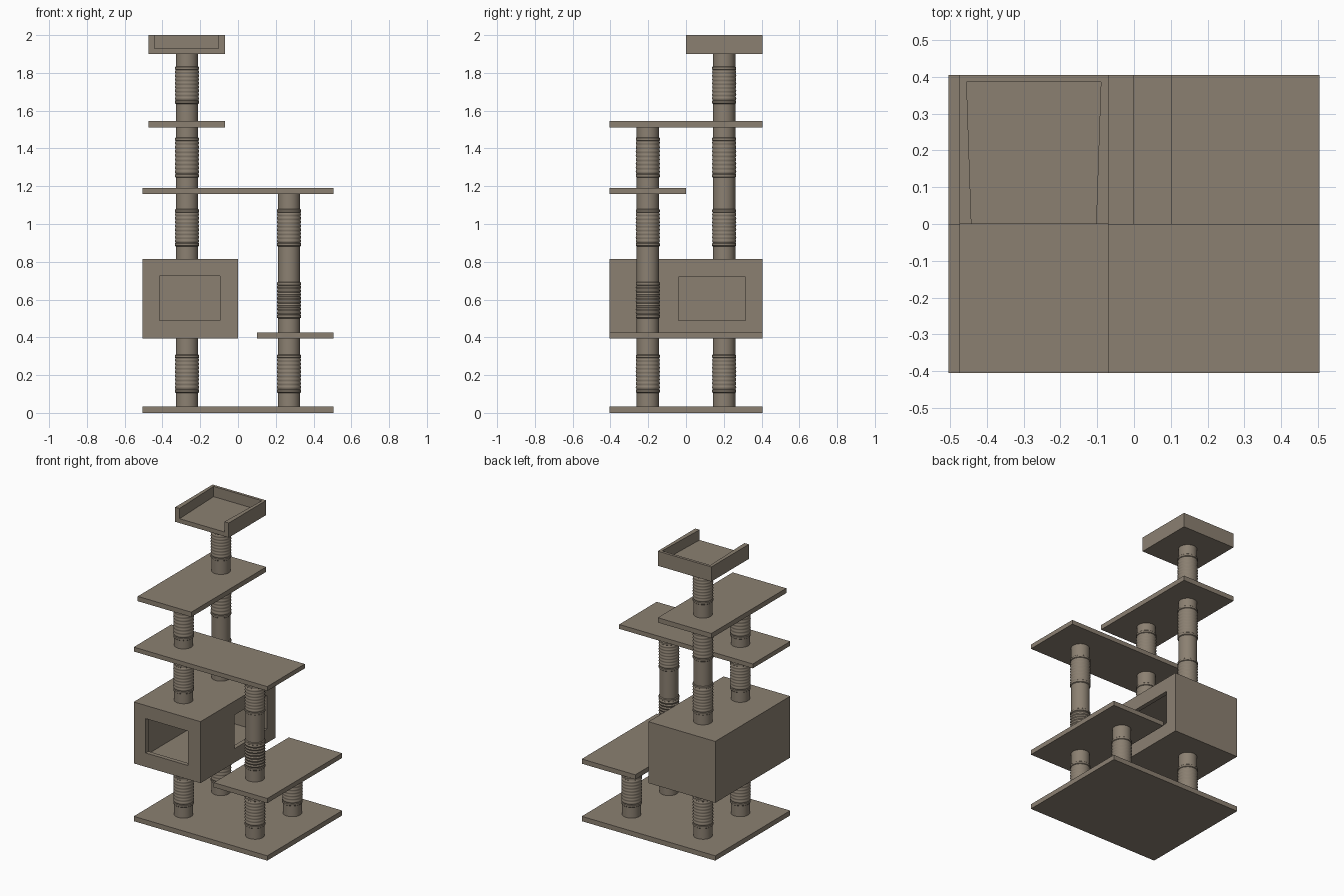
import bpy, bmesh, math

if "Cube" in bpy.data.objects:
    bpy.data.objects.remove(bpy.data.objects["Cube"])

taupe = bpy.data.materials.new("taupe_plush")
taupe.diffuse_color = (0.26, 0.217, 0.167, 1)
taupe.use_nodes = True
taupe.node_tree.nodes["Principled BSDF"].inputs["Base Color"].default_value = taupe.diffuse_color


def finish(name, bm):
    bmesh.ops.recalc_face_normals(bm, faces=bm.faces)
    me = bpy.data.meshes.new(name)
    bm.to_mesh(me)
    bm.free()
    me.materials.append(taupe)
    ob = bpy.data.objects.new(name, me)
    bpy.context.collection.objects.link(ob)
    return ob


def prism(name, outline, z0, z1):
    bm = bmesh.new()
    face = bm.faces.new([bm.verts.new((x, y, z0)) for x, y in outline])
    ext = bmesh.ops.extrude_face_region(bm, geom=[face], use_keep_orig=True)
    for v in ext["geom"]:
        if isinstance(v, bmesh.types.BMVert):
            v.co.z = z1
    return finish(name, bm)


def box(name, x0, x1, y0, y1, z0, z1):
    return prism(name, [(x0, y0), (x1, y0), (x1, y1), (x0, y1)], z0, z1)


def select_only(ob):
    bpy.ops.object.select_all(action='DESELECT')
    ob.select_set(True)
    bpy.context.view_layer.objects.active = ob


def post(name, x, y, z0, z1, sleeves):
    """Lathed post with rope-wrapped sleeves given by their bottom and top."""
    prof = [(0.059, z0)]
    for a, b in sleeves:
        prof += [(0.059, a - 0.004), (0.064, a), (0.064, a + 0.012), (0.060, a + 0.015)]
        lo, hi, n = a + 0.015, b - 0.015, 32
        for i in range(1, n):
            prof.append((0.0625 - 0.0018 * math.cos(2 * math.pi * i / 4),
                         lo + (hi - lo) * i / n))
        prof += [(0.060, b - 0.015), (0.064, b - 0.012), (0.064, b), (0.059, b + 0.004)]
    prof.append((0.059, z1))
    bm = bmesh.new()
    n = 32
    rings = [[bm.verts.new((x + r * math.cos(2 * math.pi * k / n),
                            y + r * math.sin(2 * math.pi * k / n), z))
              for k in range(n)] for r, z in prof]
    for p, q in zip(rings, rings[1:]):
        for k in range(n):
            bm.faces.new((p[k], p[(k + 1) % n], q[(k + 1) % n], q[k]))
    bm.faces.new(rings[0])
    bm.faces.new(rings[-1])
    ob = finish(name, bm)
    select_only(ob)
    bpy.ops.object.shade_smooth_by_angle(angle=math.radians(40))


# base and shelves
box("base", -0.505, 0.505, -0.405, 0.405, 0, 0.033)
box("low_shelf", 0.1, 0.505, -0.405, 0.405, 0.393, 0.425)
box("middle_shelf", -0.505, 0.505, -0.405, 0, 1.16, 1.19)
box("high_shelf", -0.475, -0.07, -0.405, 0.405, 1.512, 1.545)

# hollow house with a front and a side doorway
house = box("house", -0.505, 0, -0.405, 0.405, 0.395, 0.815)
cutters = [box("house_cavity", -0.475, -0.03, -0.375, 0.375, 0.425, 0.785),
           box("front_doorway", -0.415, -0.095, -0.5, -0.3, 0.49, 0.725),
           box("side_doorway", -0.1, 0.1, -0.04, 0.315, 0.49, 0.72)]
select_only(house)
for c in cutters:
    m = house.modifiers.new("cut", 'BOOLEAN')
    m.operation = 'DIFFERENCE'
    m.solver = 'EXACT'
    m.object = c
    bpy.ops.object.modifier_apply(modifier=m.name)
for c in cutters:
    bpy.data.objects.remove(c)

# top perch: floor plus a rim open to the front
box("perch_floor", -0.475, -0.07, 0, 0.405, 1.9, 1.93)
prism("perch_rim", [(-0.475, 0), (-0.442, 0), (-0.455, 0.386), (-0.09, 0.386),
                    (-0.103, 0), (-0.07, 0), (-0.07, 0.405), (-0.475, 0.405)], 1.93, 2.0)

# posts
X, Y = 0.27, 0.202
S0, S1, S2, S3, S4 = (0.11, 0.305), (0.505, 0.69), (0.885, 1.075), (1.25, 1.455), (1.64, 1.83)
post("back_left_lower_post", -X, Y, 0.033, 0.395, [S0])
post("back_left_middle_post", -X, Y, 0.815, 1.512, [S2, S3])
post("back_left_upper_post", -X, Y, 1.545, 1.9, [S4])
post("front_left_lower_post", -X, -Y, 0.033, 0.395, [S0])
post("front_left_middle_post", -X, -Y, 0.815, 1.16, [S2])
post("front_left_upper_post", -X, -Y, 1.19, 1.512, [S3])
post("front_right_lower_post", X, -Y, 0.033, 0.393, [S0])
post("front_right_upper_post", X, -Y, 0.425, 1.16, [S1, S2])
post("back_right_post", X, Y, 0.033, 0.393, [S0])
